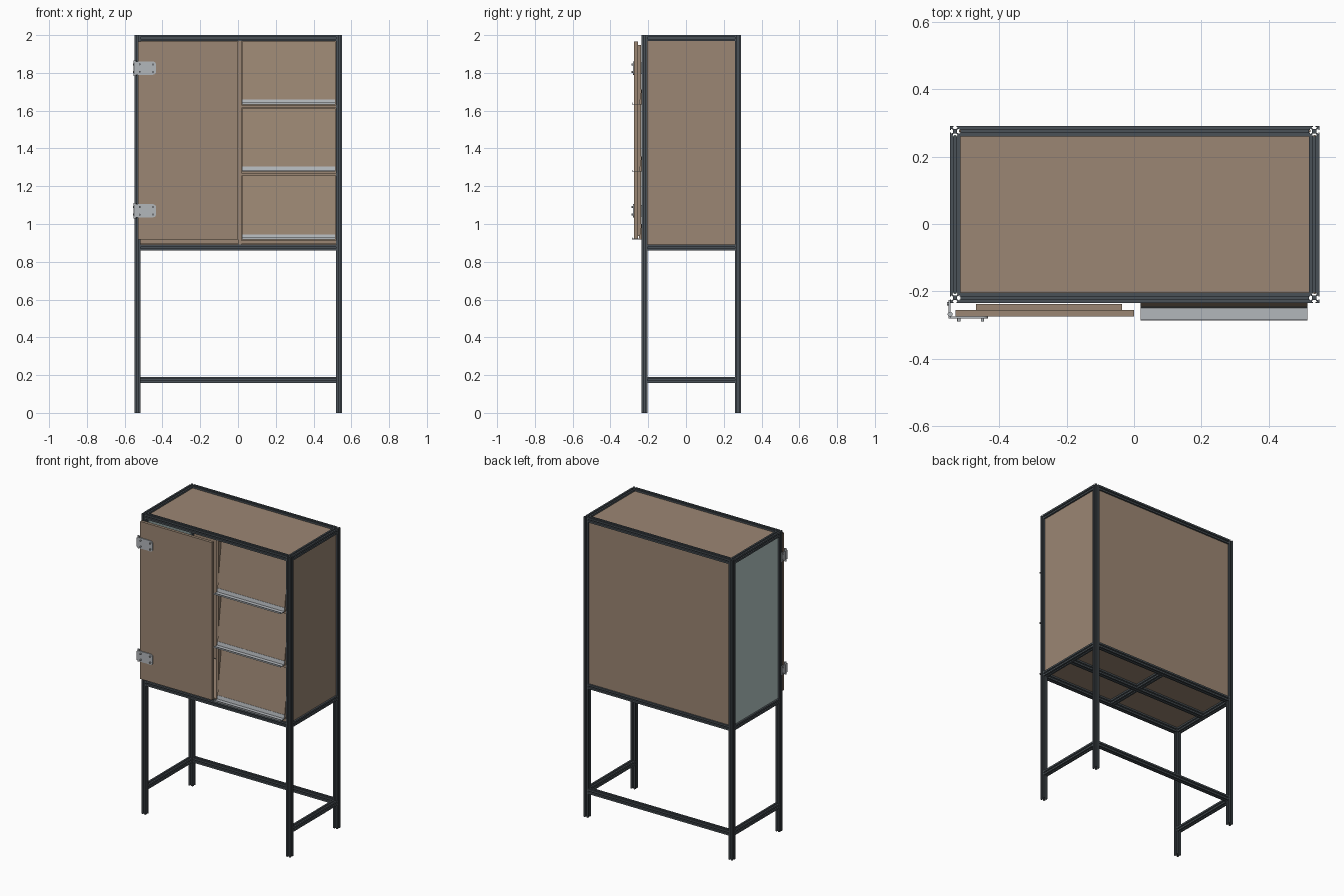
import bpy, bmesh, math
from mathutils import Vector, Matrix

if "Cube" in bpy.data.objects:
    bpy.data.objects.remove(bpy.data.objects["Cube"])


def material(name, rgb):
    m = bpy.data.materials.new(name)
    m.diffuse_color = (*rgb, 1)
    m.use_nodes = True
    m.node_tree.nodes["Principled BSDF"].inputs["Base Color"].default_value = m.diffuse_color
    return m


FRAME = material("dark anodised metal", (0.068, 0.083, 0.095))
WOOD = material("brown board", (0.33, 0.24, 0.172))
GLASS = material("pale blue glass", (0.47, 0.59, 0.57))
STEEL = material("light grey metal", (0.45, 0.475, 0.50))

X0, X1 = -0.547, 0.551      # outer frame limits
Y0, Y1 = -0.235, 0.291
P = 0.031                   # width of the slotted profile
H = P / 2
FLOOR, LOW = 0.875, 0.175   # rail centre heights


def finish(bm, name, mat):
    bmesh.ops.recalc_face_normals(bm, faces=bm.faces)
    me = bpy.data.meshes.new(name)
    bm.to_mesh(me)
    bm.free()
    me.materials.append(mat)
    ob = bpy.data.objects.new(name, me)
    bpy.context.collection.objects.link(ob)
    return ob


def box(name, x, y, z, mat):
    bm = bmesh.new()
    size = (x[1] - x[0], y[1] - y[0], z[1] - z[0])
    mid = (sum(x) / 2, sum(y) / 2, sum(z) / 2)
    bmesh.ops.create_cube(bm, size=1, matrix=Matrix.Translation(mid) @ Matrix.Diagonal((*size, 1)))
    return finish(bm, name, mat)


def prism(name, points, origin, u, v, along, mat):
    """Extrude a 2D outline lying in the u, v plane."""
    bm = bmesh.new()
    o, u, v = Vector(origin), Vector(u), Vector(v)
    face = bm.faces.new([bm.verts.new(o + u * a + v * b) for a, b in points])
    res = bmesh.ops.extrude_face_region(bm, geom=[face])
    moved = [g for g in res["geom"] if isinstance(g, bmesh.types.BMVert)]
    bmesh.ops.translate(bm, verts=moved, vec=Vector(along))
    return finish(bm, name, mat)


def slot_outline():
    """Square section with a T slot in each side."""
    side = [(H, -H), (H, -0.0042), (H - 0.003, -0.0042), (H - 0.003, -0.008), (0.0065, -0.0045),
            (0.0065, 0.0045), (H - 0.003, 0.008), (H - 0.003, 0.0042), (H, 0.0042)]
    pts = []
    for k in range(4):
        c, s = round(math.cos(k * math.pi / 2)), round(math.sin(k * math.pi / 2))
        pts += [(c * a - s * b, s * a + c * b) for a, b in side]
    return pts


OUTLINE = slot_outline()


def bar(name, start, end):
    d = Vector(end) - Vector(start)
    if abs(d.z) > 0.01:
        u, v = (1, 0, 0), (0, 1, 0)
    elif abs(d.x) > 0.01:
        u, v = (0, 1, 0), (0, 0, 1)
    else:
        u, v = (1, 0, 0), (0, 0, 1)
    return prism(name, OUTLINE, start, u, v, d, FRAME)


# Frame: posts and rails
xl, xr, yf, yb = X0 + H, X1 - H, Y0 + H, Y1 - H
xi, yi = (X0 + P, X1 - P), (Y0 + P, Y1 - P)
for sx, x in (("left", xl), ("right", xr)):
    for sy, y in (("front", yf), ("back", yb)):
        bar(f"{sy}_{sx}_post", (x, y, 0), (x, y, 2))
for level, z in (("low", LOW), ("floor", FLOOR), ("top", 2 - H)):
    for sx, x in (("left", xl), ("right", xr)):
        bar(f"{level}_{sx}_rail", (x, yi[0], z), (x, yi[1], z))
    bar(f"{level}_back_rail", (xi[0], yb, z), (xi[1], yb, z))
    if level != "low":
        bar(f"{level}_front_rail", (xi[0], yf, z), (xi[1], yf, z))

# Cross braces under the floor
ym = (yf + yb) / 2
bar("floor_middle_rail", (xi[0], ym, FLOOR), (xi[1], ym, FLOOR))
bar("floor_cross_rail_front", (0, yi[0], FLOOR), (0, ym - H, FLOOR))
bar("floor_cross_rail_back", (0, ym + H, FLOOR), (0, yi[1], FLOOR))

# Panels held in the frame slots
t, e = 0.003, 0.004
px, py = (xi[0] - e, xi[1] + e), (yi[0] - e, yi[1] + e)
pz = (FLOOR + H - e, 2 - P + e)
box("top_panel", px, py, (2 - H - t, 2 - H + t), WOOD)
box("floor_panel", xi, yi, (FLOOR + H - 0.001, FLOOR + H + 0.005), WOOD)
box("back_panel", px, (yb - t, yb + t), pz, WOOD)
box("right_panel", (xr - t, xr + t), py, pz, WOOD)
box("left_window", (xl - t, xl + t), py, pz, GLASS)

# Inner divider and shelves behind the right side
box("divider", (0.0, 0.018), (Y0 + 0.002, yi[1]), (FLOOR + H, 2 - P), WOOD)
for i, z in enumerate((0.903, 1.262, 1.622)):
    box(f"shelf_{i}", (0.018, xi[1]), (Y0 + 0.006, yi[1]), (z - 0.009, z + 0.009), WOOD)

# Leaning display boards with metal ledges
for i, z in enumerate((0.918, 1.277, 1.632)):
    top = z + 0.335
    lean = [(-0.248, z), (-0.202, top), (-0.190, top), (-0.236, z)]
    prism(f"display_board_{i}", lean, (0.02, 0, 0), (0, 1, 0), (0, 0, 1), (0.495, 0, 0), WOOD)
    ledge = [(-0.286, z), (-0.246, z), (-0.242, z + 0.027), (-0.246, z + 0.027),
             (-0.250, z + 0.004), (-0.283, z + 0.004), (-0.283, z + 0.010), (-0.286, z + 0.010)]
    prism(f"display_ledge_{i}", ledge, (0.02, 0, 0), (0, 1, 0), (0, 0, 1), (0.495, 0, 0), STEEL)

# Door with a raised border on its inner face
D0, D1 = 0.917, 1.967
box("door", (-0.530, 0.0), (-0.274, -0.255), (D0, D1), WOOD)
a, b, w = -0.470, -0.035, 0.02
z0, z1 = D0 + 0.02, D1 - 0.02
box("door_border_left", (a, a + w), (-0.255, -0.238), (z0, z1), WOOD)
box("door_border_right", (b - w, b), (-0.255, -0.238), (z0, z1), WOOD)
box("door_border_bottom", (a + w, b - w), (-0.255, -0.238), (z0, z0 + w), WOOD)
box("door_border_top", (a + w, b - w), (-0.255, -0.238), (z1 - w, z1), WOOD)


def rod(name, centre, axis, radius, length):
    bm = bmesh.new()
    rot = Vector((0, 0, 1)).rotation_difference(Vector(axis)).to_matrix().to_4x4()
    bmesh.ops.create_cone(bm, cap_ends=True, segments=16, radius1=radius, radius2=radius,
                          depth=length, matrix=Matrix.Translation(centre) @ rot)
    ob = finish(bm, name, STEEL)
    ob.data.shade_smooth()
    ob.data.set_sharp_from_angle(angle=math.radians(35))
    return ob


# Hinges: rounded leaf, side plate, pin and screws
for tag, zc in (("lower", 1.07), ("upper", 1.825)):
    h, r, right = 0.035, 0.016, -0.434
    leaf = [(-0.545, zc - h)]
    for sign in (-1, 1):
        for k in range(5):
            ang = k * math.pi / 8 if sign > 0 else -math.pi / 2 + k * math.pi / 8
            leaf.append((right - r + r * math.cos(ang), zc + sign * (h - r) + r * math.sin(ang)))
    leaf.append((-0.545, zc + h))
    prism(f"{tag}_hinge_leaf", leaf, (0, -0.280, 0), (1, 0, 0), (0, 0, 1), (0, 0.006, 0), STEEL)
    box(f"{tag}_hinge_side_plate", (-0.551, -0.545), (-0.280, -0.225), (zc - 0.03, zc + 0.03), STEEL)
    rod(f"{tag}_hinge_pin", (-0.546, -0.268, zc), (0, 0, 1), 0.0075, 0.082)
    for dz in (-0.02, 0.02):
        rod(f"{tag}_hinge_side_screw", (-0.552, -0.237, zc + dz), (1, 0, 0), 0.005, 0.006)
        for x in (-0.520, -0.450):
            rod(f"{tag}_hinge_screw", (x, -0.2835, zc + dz), (0, 1, 0), 0.005, 0.012)
